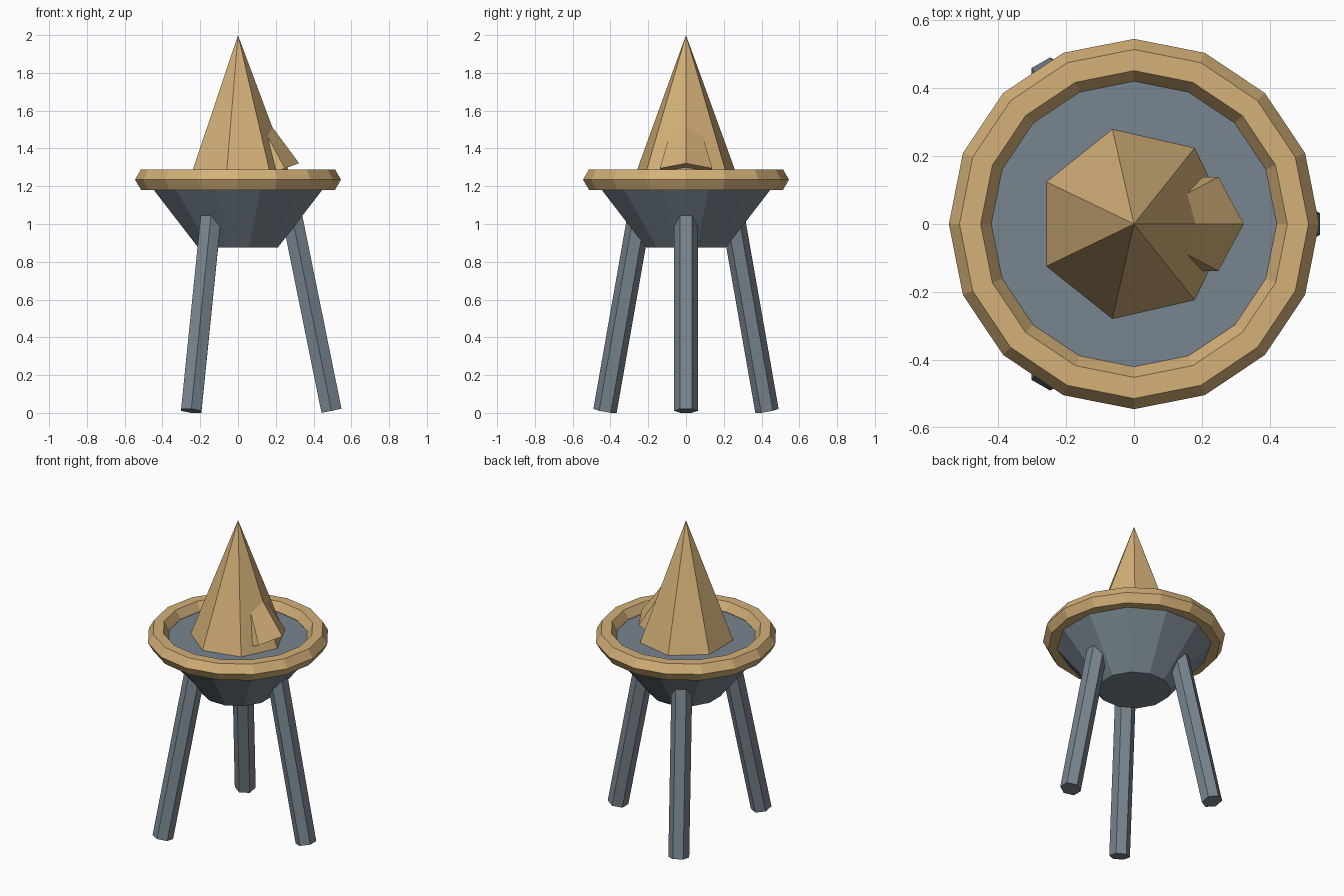
import bpy, bmesh, math
from mathutils import Vector, Matrix

if "Cube" in bpy.data.objects:
    bpy.data.objects.remove(bpy.data.objects["Cube"])


def material(name, rgb):
    m = bpy.data.materials.new(name)
    m.diffuse_color = (*rgb, 1)
    m.use_nodes = True
    m.node_tree.nodes["Principled BSDF"].inputs["Base Color"].default_value = m.diffuse_color
    return m


GOLD = material("warm sand", (0.66, 0.44, 0.19))
IRON = material("slate grey", (0.19, 0.235, 0.275))


def lathe(name, sides, profile, mat, start=0.0, closed=False, matrix=None):
    """Spin a (radius, height) profile round z; radius 0 makes a point."""
    bm = bmesh.new()
    rings = []
    for r, z in profile:
        if r == 0:
            rings.append([bm.verts.new((0, 0, z))] * sides)
        else:
            angles = [start + math.tau * k / sides for k in range(sides)]
            rings.append([bm.verts.new((r * math.cos(a), r * math.sin(a), z)) for a in angles])
    pairs = list(zip(rings, rings[1:]))
    if closed:
        pairs.append((rings[-1], rings[0]))
    for low, high in pairs:
        for k in range(sides):
            n = (k + 1) % sides
            quad = list(dict.fromkeys((low[k], low[n], high[n], high[k])))
            bm.faces.new(quad)
    if not closed:
        for ring, (r, z) in zip((rings[0], rings[-1]), (profile[0], profile[-1])):
            if r:
                bm.faces.new(ring)
    bmesh.ops.recalc_face_normals(bm, faces=bm.faces)
    mesh = bpy.data.meshes.new(name)
    bm.to_mesh(mesh)
    bm.free()
    mesh.materials.append(mat)
    ob = bpy.data.objects.new(name, mesh)
    bpy.context.collection.objects.link(ob)
    if matrix:
        ob.matrix_world = matrix
    return ob


# Bowl, closed on top by the bed the flame stands on
lathe("bowl", 12, [(0.218, 0.875), (0.503, 1.232)], IRON, start=math.radians(15))

# Rim: hexagonal section ring
section = [(0.4825 + 0.0625 * math.cos(math.tau * k / 6),
            1.235 + 0.0625 * math.sin(math.tau * k / 6)) for k in range(6)]
lathe("rim", 16, section, GOLD, closed=True)

# Main flame and the small flame leaning into it
lathe("main_flame", 7, [(0.286, 1.232), (0, 2.0)], GOLD)
lathe("side_flame", 6, [(0.16, 0), (0, 0.54)], GOLD,
      matrix=Matrix.Translation((0.173, 0, 1.267)) @ Matrix.Rotation(math.radians(-20), 4, 'Y'))

# Three splayed hexagonal legs
for i in range(3):
    place = (Matrix.Rotation(math.tau * i / 3, 4, 'Z')
             @ Matrix.Translation((0.495, 0, 0.011))
             @ Matrix.Rotation(-0.2, 4, 'Y'))
    lathe(f"leg_{i + 1}", 6, [(0.0625, 0), (0.0625, 1.1)], IRON,
          start=math.radians(30), matrix=place)
